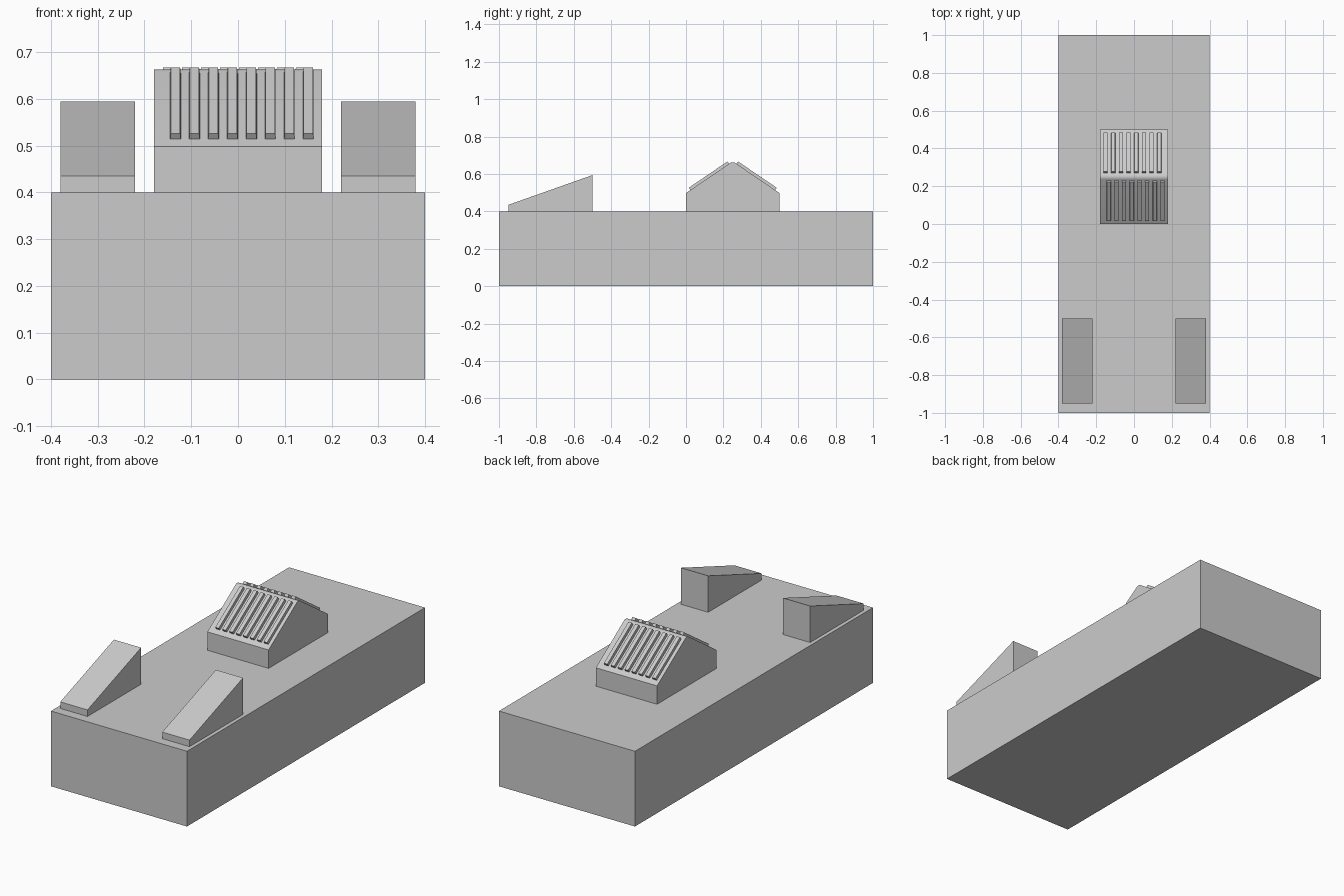
import bpy, bmesh, math
from mathutils import Matrix, Vector

if "Cube" in bpy.data.objects:
    bpy.data.objects.remove(bpy.data.objects["Cube"])

def make_object(name, bm):
    bmesh.ops.recalc_face_normals(bm, faces=bm.faces)
    mesh = bpy.data.meshes.new(name)
    bm.to_mesh(mesh)
    bm.free()
    obj = bpy.data.objects.new(name, mesh)
    bpy.context.collection.objects.link(obj)
    return obj

def prism(bm, profile, x0, x1):
    """Extrude a (y, z) side profile from x0 to x1."""
    face = bm.faces.new([bm.verts.new((x0, y, z)) for y, z in profile])
    out = bmesh.ops.extrude_face_region(bm, geom=[face])
    moved = [g for g in out["geom"] if isinstance(g, bmesh.types.BMVert)]
    bmesh.ops.translate(bm, verts=moved, vec=(x1 - x0, 0, 0))

# Base slab
bm = bmesh.new()
prism(bm, [(-1, 0), (1, 0), (1, 0.4), (-1, 0.4)], -0.4, 0.4)
make_object("base_slab", bm)

# Two front ramps
for name, x0, x1 in (("ramp_left", -0.38, -0.22), ("ramp_right", 0.22, 0.38)):
    bm = bmesh.new()
    prism(bm, [(-0.95, 0.4), (-0.5, 0.4), (-0.5, 0.594), (-0.95, 0.435)], x0, x1)
    make_object(name, bm)

# Gabled block with a softly rounded ridge
MID_Y, EAVE, PEAK = 0.25, 0.498, 0.668
bm = bmesh.new()
prism(bm, [(0, 0.4), (0.5, 0.4), (0.5, EAVE), (MID_Y, PEAK), (0, EAVE)], -0.18, 0.18)
ridge = [e for e in bm.edges if all(v.co.z > PEAK - 0.001 for v in e.verts)]
bmesh.ops.bevel(bm, geom=ridge, offset=0.016, segments=5, profile=0.5, affect='EDGES')
block = make_object("gabled_block", bm)
bpy.context.view_layer.objects.active = block
block.select_set(True)
bpy.ops.object.shade_smooth_by_angle(angle=math.radians(30))

# Raised ribs on both slopes; the back set is the front set turned half around
pitch = math.atan2(PEAK - EAVE, MID_Y)
slope = Matrix.Translation((0, 0, EAVE)) @ Matrix.Rotation(pitch, 4, 'X')
u0, u1 = 0.0234 / math.cos(pitch), 0.230 / math.cos(pitch)
half_turn = (Matrix.Translation((0, MID_Y, 0)) @ Matrix.Rotation(math.pi, 4, 'Z')
             @ Matrix.Translation((0, -MID_Y, 0)))

def ribs(name, turn):
    bm = bmesh.new()
    for i in range(8):
        centre = Vector((-0.1337 + 0.0406 * i, (u0 + u1) / 2, 0.007))
        box = bmesh.ops.create_cube(bm, size=1)["verts"]
        for v in box:
            width = 0.020 if v.co.z > 0 else 0.023
            local = centre + Vector((v.co.x * width, v.co.y * (u1 - u0), v.co.z * 0.016))
            v.co = turn @ slope @ local
    make_object(name, bm)

ribs("front_ribs", Matrix.Identity(4))
ribs("back_ribs", half_turn)
